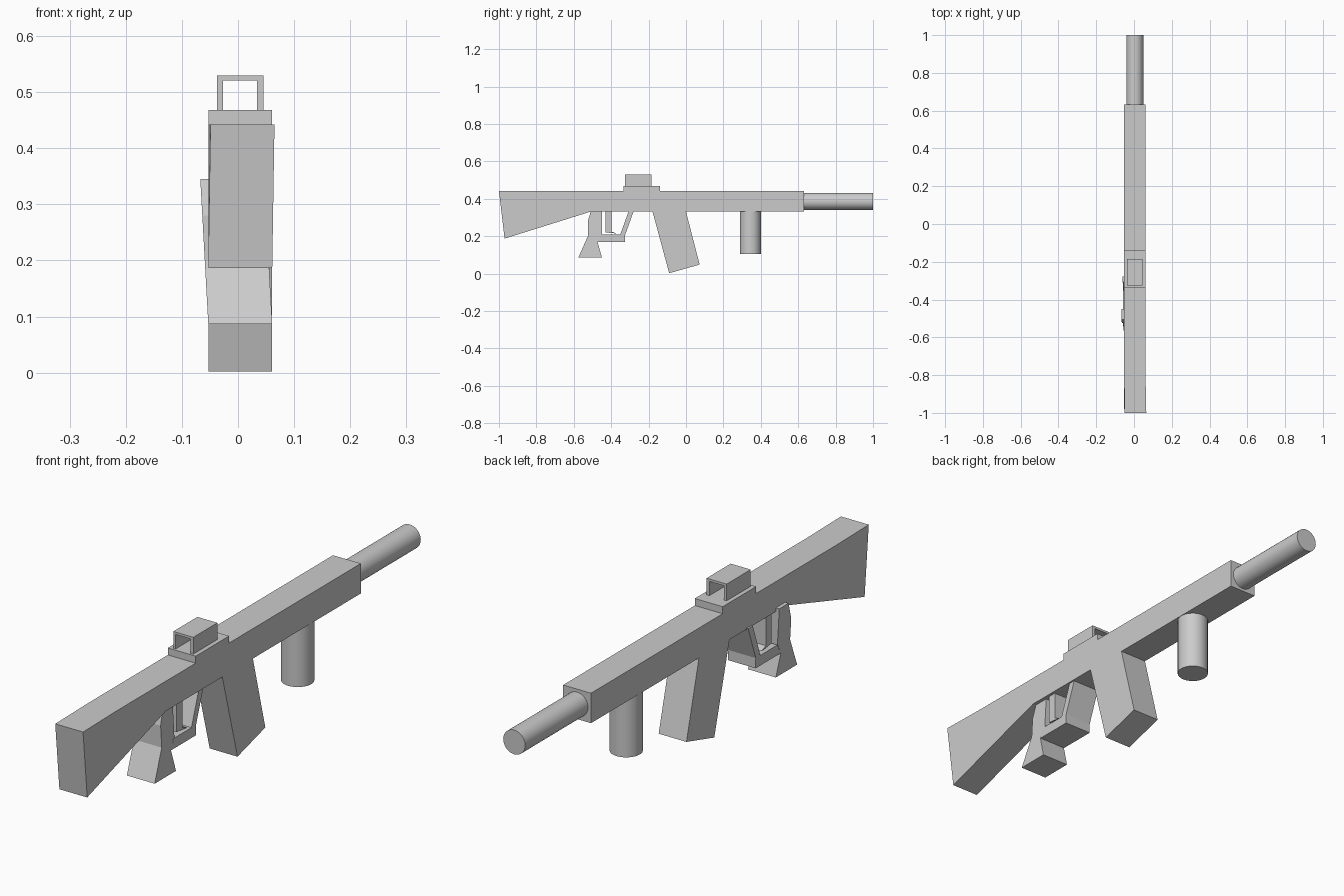
import bpy, bmesh
from math import pi

if "Cube" in bpy.data.objects:
    bpy.data.objects.remove(bpy.data.objects["Cube"])

X0, X1 = -0.053, 0.061          # shared side planes
XC = (X0 + X1) / 2


def make(name, bm):
    bmesh.ops.recalc_face_normals(bm, faces=bm.faces)
    me = bpy.data.meshes.new(name)
    bm.to_mesh(me)
    bm.free()
    ob = bpy.data.objects.new(name, me)
    bpy.context.collection.objects.link(ob)
    return ob


def prism(name, pts, place, a, b):
    """Extrude a closed profile between depths a and b; place maps (u, v, d) to xyz."""
    bm = bmesh.new()
    rings = [[bm.verts.new(place(u, v, d)) for u, v in pts] for d in (a, b)]
    for ring in rings:
        bm.faces.new(ring)
    n = len(pts)
    for i in range(n):
        j = (i + 1) % n
        bm.faces.new((rings[0][i], rings[0][j], rings[1][j], rings[1][i]))
    return make(name, bm)


def side(name, pts, shift=lambda y, z: 0.0, a=X0, b=X1):
    """Side profile in (y, z), with an optional sideways lean."""
    return prism(name, pts, lambda y, z, x: (x + shift(y, z), y, z), a, b)


def tube(name, radius, depth, loc, rot=(0, 0, 0)):
    bpy.ops.mesh.primitive_cylinder_add(vertices=32, radius=radius, depth=depth,
                                        location=loc, rotation=rot)
    bpy.context.object.name = name
    bpy.ops.object.shade_smooth_by_angle()


# Receiver and stock, with the butt top leaning slightly sideways
side("receiver_and_stock",
     [(-1, .442), (-.8, .442), (.632, .442), (.632, .331), (-.51, .331), (-.97, .187)],
     lambda y, z: 0.004 if y < -.99 else 0.0)

# Angled magazine
side("magazine", [(-.18, .335), (-.001, .335), (.073, .048), (-.09, .002)])

# Grip, leaning towards the left at its top
side("grip",
     [(-.505, .345), (-.45, .345), (-.45, .21), (-.473, .17), (-.45, .087),
      (-.575, .087), (-.525, .2), (-.525, .28)],
     lambda y, z: -0.055 * (z - .087))

# Guard loop: flat bottom and slanted front strut
side("trigger_guard",
     [(-.472, .17), (-.325, .17), (-.325, .208), (-.279, .335), (-.306, .335),
      (-.352, .208), (-.455, .208)],
     lambda y, z: -0.005 - 0.01 * (z - .17))

# Trigger with a small forward toe
side("trigger",
     [(-.43, .335), (-.397, .335), (-.397, .224), (-.37, .214), (-.43, .22)],
     a=-.05, b=.05)

# Sight base and open-ended sight housing
side("sight_base", [(-.335, .44), (-.139, .44), (-.139, .468), (-.335, .468)])
prism("sight_housing",
      [(-.037, .466), (-.037, .53), (.045, .53), (.045, .466),
       (.034, .466), (.034, .521), (-.027, .521), (-.027, .466)],
      lambda x, z, y: (x, y, z), -.326, -.185)

# Barrel and round foregrip
tube("barrel", .045, .38, (XC, .81, .386), (pi / 2, 0, 0))
tube("foregrip", .056, .232, (XC, .344, .221))
